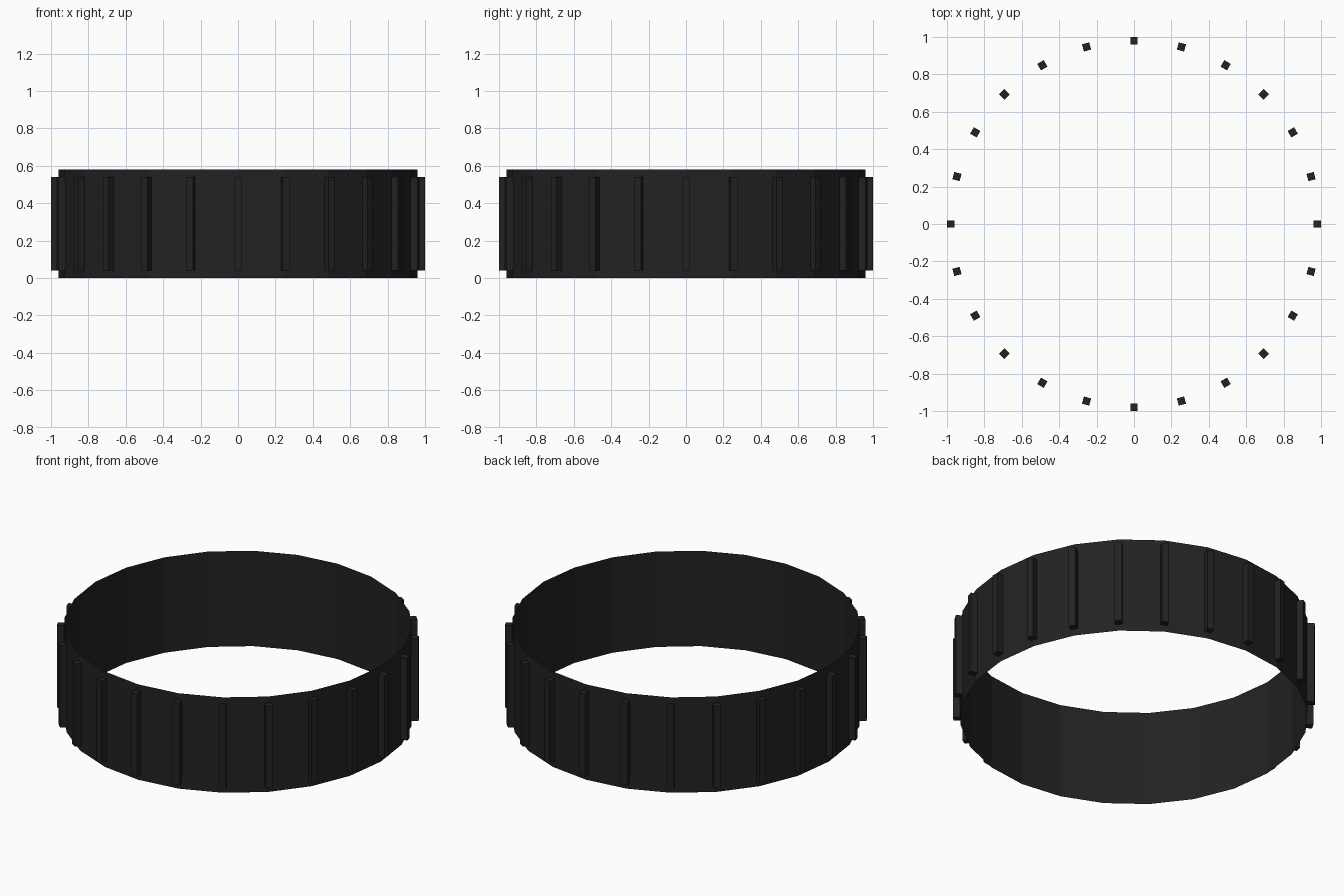
import bpy, bmesh, math
from mathutils import Matrix

if "Cube" in bpy.data.objects:
    bpy.data.objects.remove(bpy.data.objects["Cube"])

SIDES, RADIUS, HEIGHT = 24, 0.96, 0.58
TREAD_DEPTH, TREAD_HEIGHT = 0.04, 0.50

rubber = bpy.data.materials.new("black rubber")
rubber.diffuse_color = (0.016, 0.016, 0.016, 1)
rubber.use_nodes = True
rubber.node_tree.nodes["Principled BSDF"].inputs["Base Color"].default_value = rubber.diffuse_color


def make_object(name, bm):
    mesh = bpy.data.meshes.new(name)
    bm.to_mesh(mesh)
    bm.free()
    mesh.materials.append(rubber)
    obj = bpy.data.objects.new(name, mesh)
    bpy.context.collection.objects.link(obj)


# Band: thin open faceted tube with a corner at every tread
bm = bmesh.new()
rings = []
for z in (0, HEIGHT):
    rings.append([bm.verts.new((RADIUS * math.cos(math.tau * i / SIDES),
                                RADIUS * math.sin(math.tau * i / SIDES), z))
                  for i in range(SIDES)])
low, high = rings
for i in range(SIDES):
    j = (i + 1) % SIDES
    bm.faces.new((low[i], low[j], high[j], high[i]))
make_object("band", bm)

# Treads: upright bars around the outside of the band
bm = bmesh.new()
for i in range(SIDES):
    place = (Matrix.Rotation(math.tau * i / SIDES, 4, 'Z')
             @ Matrix.Translation((RADIUS + TREAD_DEPTH / 2, 0, HEIGHT / 2))
             @ Matrix.Diagonal((TREAD_DEPTH, 0.04, TREAD_HEIGHT, 1)))
    bmesh.ops.create_cube(bm, size=1, matrix=place)
make_object("treads", bm)
